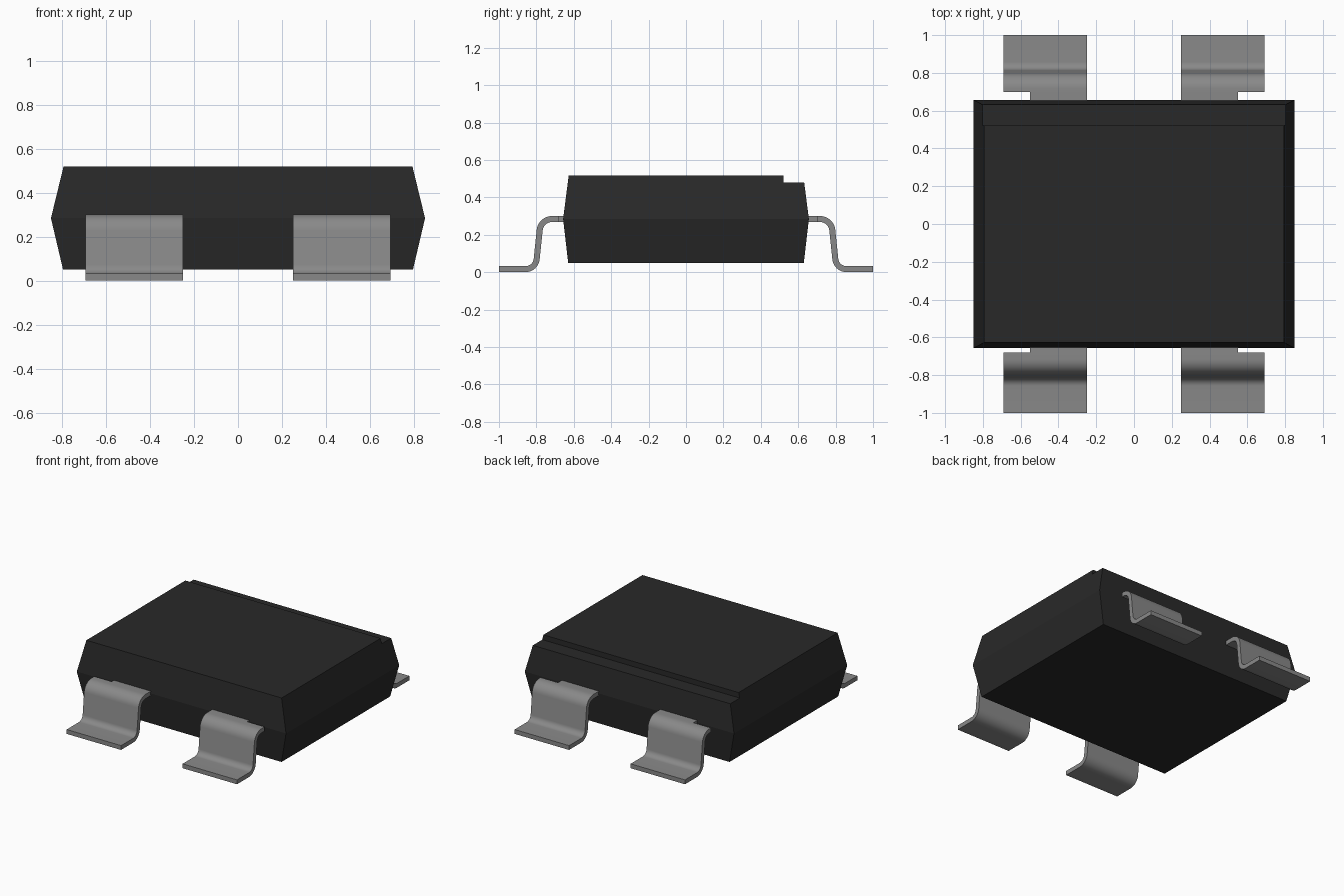
import bpy, bmesh, math
from mathutils import Vector

cube = bpy.data.objects.get("Cube")
if cube:
    bpy.data.objects.remove(cube, do_unlink=True)


def material(name, value):
    m = bpy.data.materials.new(name)
    m.use_nodes = True
    col = (value, value, value, 1)
    m.diffuse_color = col
    m.node_tree.nodes["Principled BSDF"].inputs["Base Color"].default_value = col
    return m


BLACK = material("black plastic", 0.022)
METAL = material("grey metal", 0.25)


def make_object(name, bm, mat):
    bmesh.ops.recalc_face_normals(bm, faces=bm.faces)
    me = bpy.data.meshes.new(name)
    bm.to_mesh(me)
    bm.free()
    me.materials.append(mat)
    ob = bpy.data.objects.new(name, me)
    bpy.context.collection.objects.link(ob)
    return ob


def loft(rings):
    """Closed solid through rings of equal vertex count."""
    bm = bmesh.new()
    vs = [[bm.verts.new(p) for p in r] for r in rings]
    n = len(vs[0])
    for a, b in zip(vs, vs[1:]):
        for i in range(n):
            j = (i + 1) % n
            bm.faces.new((a[i], a[j], b[j], b[i]))
    bm.faces.new(vs[0])
    bm.faces.new(vs[-1])
    return bm


def rect(x, y0, y1, z):
    return [(-x, y0, z), (x, y0, z), (x, y1, z), (-x, y1, z)]


def fillet(p0, p1, p2, r, steps=8):
    """Arc points rounding the corner p1."""
    d0, d2 = (p0 - p1).normalized(), (p2 - p1).normalized()
    half = math.acos(d0.dot(d2)) / 2
    c = p1 + (d0 + d2).normalized() * (r / math.sin(half))
    t = r / math.tan(half)
    a, b = p1 + d0 * t - c, p1 + d2 * t - c
    sweep = math.pi - 2 * half
    return [c + (a * math.sin(sweep * (1 - i / steps)) + b * math.sin(sweep * i / steps)) / math.sin(sweep)
            for i in range(steps + 1)]


def ribbon(path, thick):
    """Outline of a constant-thickness strip along a 2D path."""
    up, down = [], []
    for i, p in enumerate(path):
        d = (path[min(i + 1, len(path) - 1)] - path[max(i - 1, 0)]).normalized()
        n = Vector((-d.y, d.x)) * thick / 2
        up.append(p + n)
        down.append(p - n)
    # keep both ends square to the horizontal
    for strip, s in ((up, 1), (down, -1)):
        for k in (0, -1):
            strip[k] = path[k] + Vector((0, s * thick / 2))
    return up + down[::-1]


# Body: two tapered halves meeting at the widest line
body = make_object("body", loft([rect(0.795, -0.63, 0.63, 0.05),
                                 rect(0.85, -0.657, 0.657, 0.284),
                                 rect(0.793, -0.627, 0.627, 0.518)]), BLACK)

# Step along the back top edge
cutter = make_object("step_cutter", loft([rect(1, 0.522, 0.9, 0.48),
                                          rect(1, 0.522, 0.9, 0.7)]), BLACK)
cutter.hide_render = True
mod = body.modifiers.new("step", 'BOOLEAN')
mod.operation = 'DIFFERENCE'
mod.object = cutter
mod.solver = 'EXACT'
bpy.context.view_layer.objects.active = body
bpy.ops.object.modifier_apply(modifier=mod.name)
bpy.data.objects.remove(cutter, do_unlink=True)

# Gull-wing leads: a wide bent strip plus a narrow neck entering the body
for side, sy, start in (("front", -1, 0.68), ("back", 1, 0.70)):
    pts = [Vector(p) for p in ((start, 0.284), (0.776, 0.284), (0.804, 0.016), (1.0, 0.016))]
    path = [pts[0]] + fillet(*pts[:3], 0.065) + fillet(*pts[1:], 0.06) + [pts[3]]
    outline = ribbon(path, 0.032)
    for hand, sx in (("left", 1), ("right", -1)):
        lead = make_object(f"{side}_{hand}_lead", loft(
            [[(sx * x, sy * p.x, p.y) for p in outline] for x in (0.25, 0.692)]), METAL)
        bpy.ops.object.select_all(action='DESELECT')
        lead.select_set(True)
        bpy.context.view_layer.objects.active = lead
        bpy.ops.object.shade_smooth_by_angle(angle=math.radians(30))
        make_object(f"{side}_{hand}_neck", loft(
            [[(sx * x, sy * y, z) for y, z in ((0.62, 0.268), (start, 0.268), (start, 0.3), (0.62, 0.3))]
             for x in (0.25, 0.55)]), METAL)
